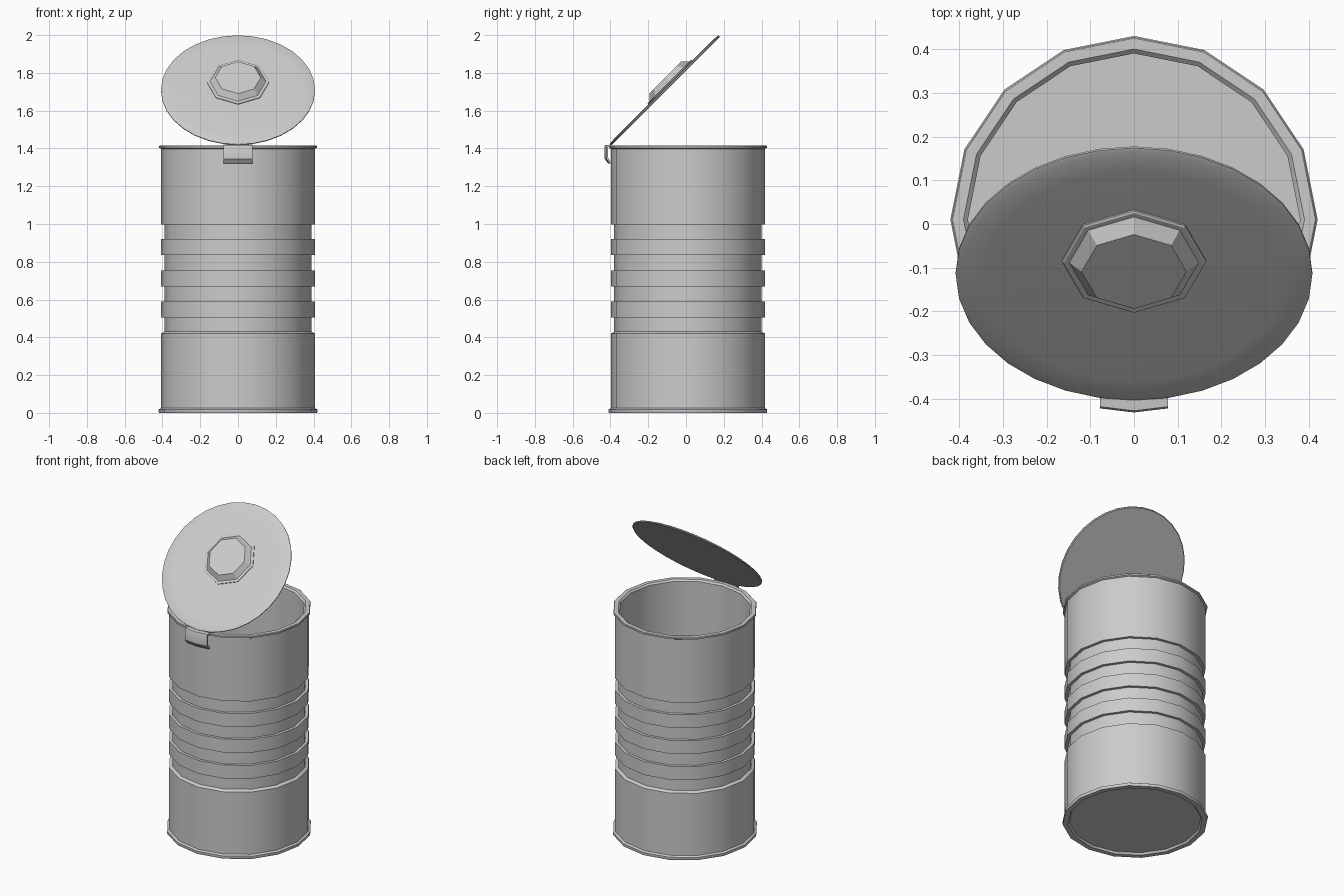
import bpy, bmesh
from math import cos, sin, pi, radians

if "Cube" in bpy.data.objects:
    bpy.data.objects.remove(bpy.data.objects["Cube"])


def finish(name, bm, loc=(0, 0, 0), rot=(0, 0, 0), smooth=True):
    bmesh.ops.remove_doubles(bm, verts=bm.verts, dist=1e-5)
    bmesh.ops.recalc_face_normals(bm, faces=bm.faces)
    me = bpy.data.meshes.new(name)
    bm.to_mesh(me)
    bm.free()
    ob = bpy.data.objects.new(name, me)
    bpy.context.collection.objects.link(ob)
    ob.location, ob.rotation_euler = loc, rot
    if smooth:
        bpy.ops.object.select_all(action='DESELECT')
        ob.select_set(True)
        bpy.context.view_layer.objects.active = ob
        bpy.ops.object.shade_smooth_by_angle(angle=radians(30))
    return ob


def lathe(name, profile, sides, **kw):
    """Revolve (radius, height) points around z; both ends are capped."""
    bm = bmesh.new()
    rings = [[bm.verts.new((r * cos(2 * pi * i / sides), r * sin(2 * pi * i / sides), z))
              for i in range(sides)] for r, z in profile]
    for a, b in zip(rings, rings[1:]):
        for i in range(sides):
            j = (i + 1) % sides
            bm.faces.new((a[i], a[j], b[j], b[i]))
    bm.faces.new(rings[0])
    bm.faces.new(rings[-1])
    return finish(name, bm, **kw)


# Can body: recessed base, foot ring, ribbed wall, rolled rim, open inside
R, G = 0.408, 0.39
wall = [(0.38, 0.012), (0.388, 0.0), (0.418, 0.0), (0.42, 0.005), (0.42, 0.018), (R, 0.025), (R, 0.42)]
for low, high in ((0.43, 0.505), (0.59, 0.67), (0.755, 0.835), (0.92, 0.997)):
    if low > 0.5:
        wall.append((R, low))
    wall += [(G, low), (G, high), (R, high)]
wall += [(R, 1.398), (0.418, 1.403), (0.418, 1.412), (0.415, 1.415),
         (0.39, 1.415), (0.38, 1.405), (0.38, 0.025)]
lathe("can_body", wall, 16, loc=(0, 0.01, 0))

# Hinged lid, standing open at 45 degrees
tilt = (radians(45), 0, 0)
centre = (0, -0.1125, 1.708)
lathe("lid", [(0.403, -0.006), (0.408, -0.002), (0.408, 0.003), (0.395, 0.007), (0.34, 0.009)],
      32, loc=centre, rot=tilt)

# Faceted knob with a low flange, a little above the lid centre
c = 0.05 * cos(pi / 4)
lathe("lid_knob", [(0.165, 0.0), (0.165, 0.013), (0.16, 0.016), (0.148, 0.016),
                   (0.144, 0.02), (0.12, 0.045)],
      8, loc=(0, centre[1] + c, centre[2] + c), rot=tilt, smooth=False)

# Bent hinge plate, creased along its middle to follow the wall
section = [(-0.40, 1.42), (-0.427, 1.418), (-0.431, 1.41), (-0.431, 1.345), (-0.412, 1.32),
           (-0.403, 1.325), (-0.422, 1.35), (-0.422, 1.408), (-0.40, 1.41)]
bm = bmesh.new()
strips = [[bm.verts.new((x, y + abs(x) * 0.12, z)) for y, z in section] for x in (-0.078, 0, 0.078)]
n = len(section)
for a, b in zip(strips, strips[1:]):
    for i in range(n):
        bm.faces.new((a[i], a[(i + 1) % n], b[(i + 1) % n], b[i]))
bm.faces.new(strips[0])
bm.faces.new(strips[-1])
finish("hinge_plate", bm)
